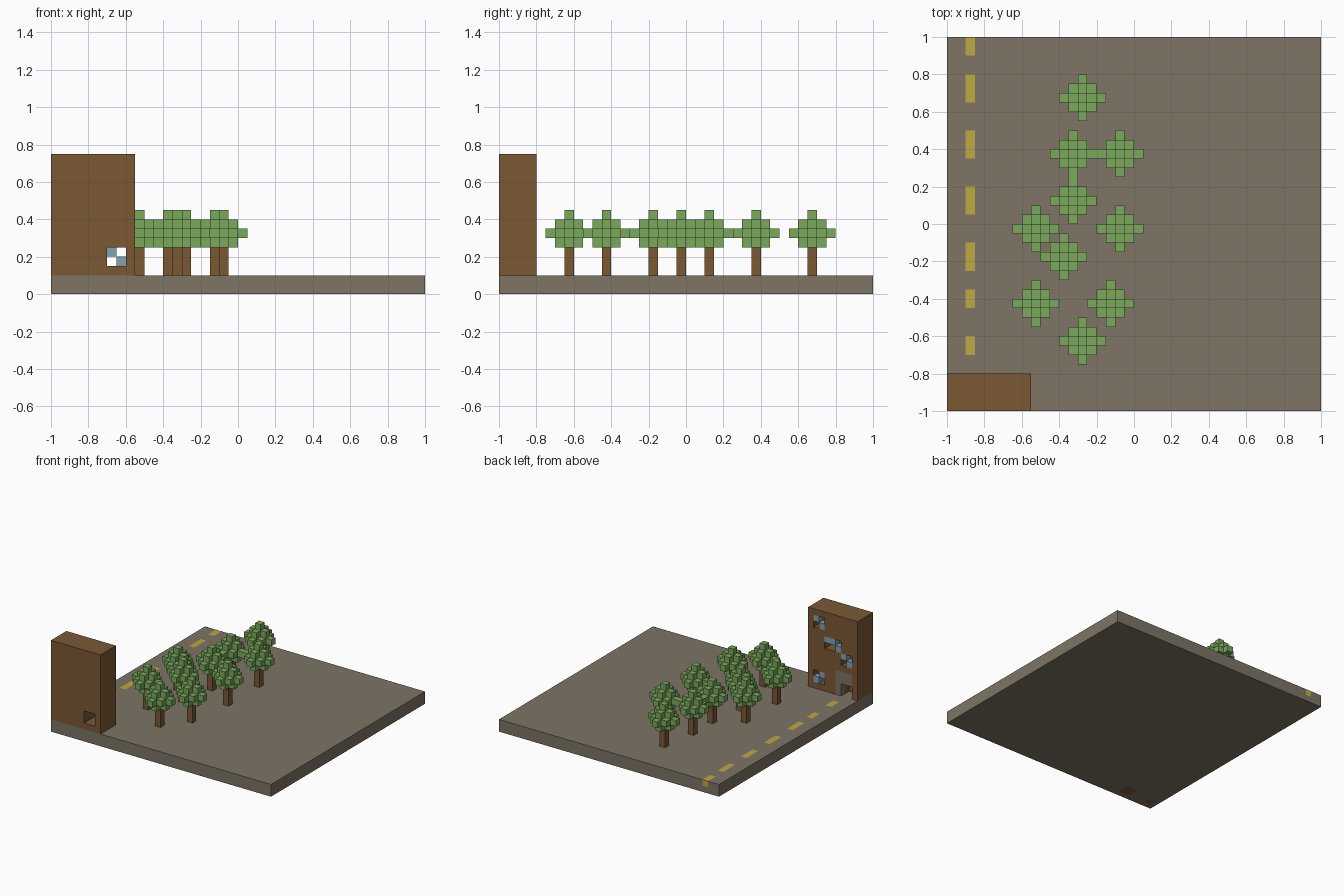
import bpy, bmesh
from mathutils import Vector

cube = bpy.data.objects.get("Cube")
if cube:
    bpy.data.objects.remove(cube, do_unlink=True)

V = 0.05  # block size


def material(name, rgb):
    lin = [((c / 255 + 0.055) / 1.055) ** 2.4 for c in rgb] + [1.0]
    m = bpy.data.materials.new(name)
    m.use_nodes = True
    m.diffuse_color = lin
    bsdf = next(n for n in m.node_tree.nodes if n.type == 'BSDF_PRINCIPLED')
    bsdf.inputs["Base Color"].default_value = lin
    return m


MATS = {
    "stone": material("stone grey", (125, 117, 101)),
    "wood": material("wood brown", (122, 88, 52)),
    "leaf": material("leaf green", (122, 168, 92)),
    "glass": material("window blue", (130, 162, 182)),
    "paint": material("road yellow", (190, 168, 66)),
}


def block_mesh(name, cells):
    """Build the outer skin of a dictionary {(i, j, k): material key}."""
    keys = sorted(set(cells.values()))
    bm = bmesh.new()
    verts = {}

    def vert(p):
        if p not in verts:
            verts[p] = bm.verts.new((p[0] * V - 1, p[1] * V - 1, p[2] * V))
        return verts[p]

    for c, key in cells.items():
        for axis in range(3):
            for side in (0, 1):
                n = list(c)
                n[axis] += 2 * side - 1
                if tuple(n) in cells:
                    continue
                u, w = (axis + 1) % 3, (axis + 2) % 3
                corners = []
                for du, dw in ((0, 0), (1, 0), (1, 1), (0, 1)):
                    p = list(c)
                    p[axis] += side
                    p[u] += du
                    p[w] += dw
                    corners.append(vert(tuple(p)))
                if not side:
                    corners.reverse()
                face = bm.faces.new(corners)
                face.material_index = keys.index(key)
    # Merge flat areas of one colour
    bmesh.ops.dissolve_limit(bm, angle_limit=0.01, verts=bm.verts[:],
                             edges=bm.edges[:], delimit={'MATERIAL'})
    mesh = bpy.data.meshes.new(name)
    bm.to_mesh(mesh)
    bm.free()
    for key in keys:
        mesh.materials.append(MATS[key])
    ob = bpy.data.objects.new(name, mesh)
    bpy.context.collection.objects.link(ob)
    return ob


def box(i, j, k, key):
    return {(a, b, c): key for a in range(*i) for b in range(*j) for c in range(*k)}


# Ground slab with inlaid road dashes and building footings
ground = box((0, 40), (0, 40), (0, 2), "stone")
for start, length in ((6, 2), (11, 2), (15, 3), (21, 3), (27, 3), (33, 3), (38, 2)):
    ground.update(box((2, 3), (start, start + length), (1, 2), "paint"))
ground.update(box((5, 7), (1, 3), (0, 1), "wood"))
ground[(1, 1, 0)] = "wood"
block_mesh("ground", ground)

# Building: openings are carved from the back wall, then partly glazed
building = box((0, 9), (0, 4), (2, 15), "wood")


def carve(i, k, first_row, glazing):
    for c in box(i, (first_row, 4), k, ""):
        building.pop(c, None)
    for a, c in glazing:
        building[(a, 3, c)] = "glass"


carve((6, 8), (3, 5), 0, ((6, 4), (7, 3)))            # window right through
carve((6, 8), (12, 14), 2, ((7, 13), (6, 12)))        # top window
carve((3, 6), (9, 11), 2, ((5, 10), (4, 10), (3, 9)))  # middle window
carve((1, 3), (7, 9), 2, ((2, 8), (1, 7)))            # lower window
# Stone door surround with an opening
building.update(box((1, 4), (3, 4), (2, 6), "stone"))
carve((1, 3), (2, 4), 2, ())
block_mesh("building", building)

# Trees: a diamond-shaped crown on a three-block trunk
TREES = ((14, 33), (13, 27), (18, 27), (13, 22), (9, 19),
         (18, 19), (12, 16), (9, 11), (17, 11), (14, 7))
for n, (x, y) in enumerate(TREES, 1):
    crown = {(x + a, y + b, 6 + c): "leaf"
             for a in range(-2, 3) for b in range(-2, 3) for c in range(-1, 3)
             if abs(a) + abs(b) + abs(c) <= 2}
    block_mesh(f"tree_crown_{n}", crown)
    block_mesh(f"tree_trunk_{n}", box((x, x + 1), (y, y + 1), (2, 5), "wood"))
